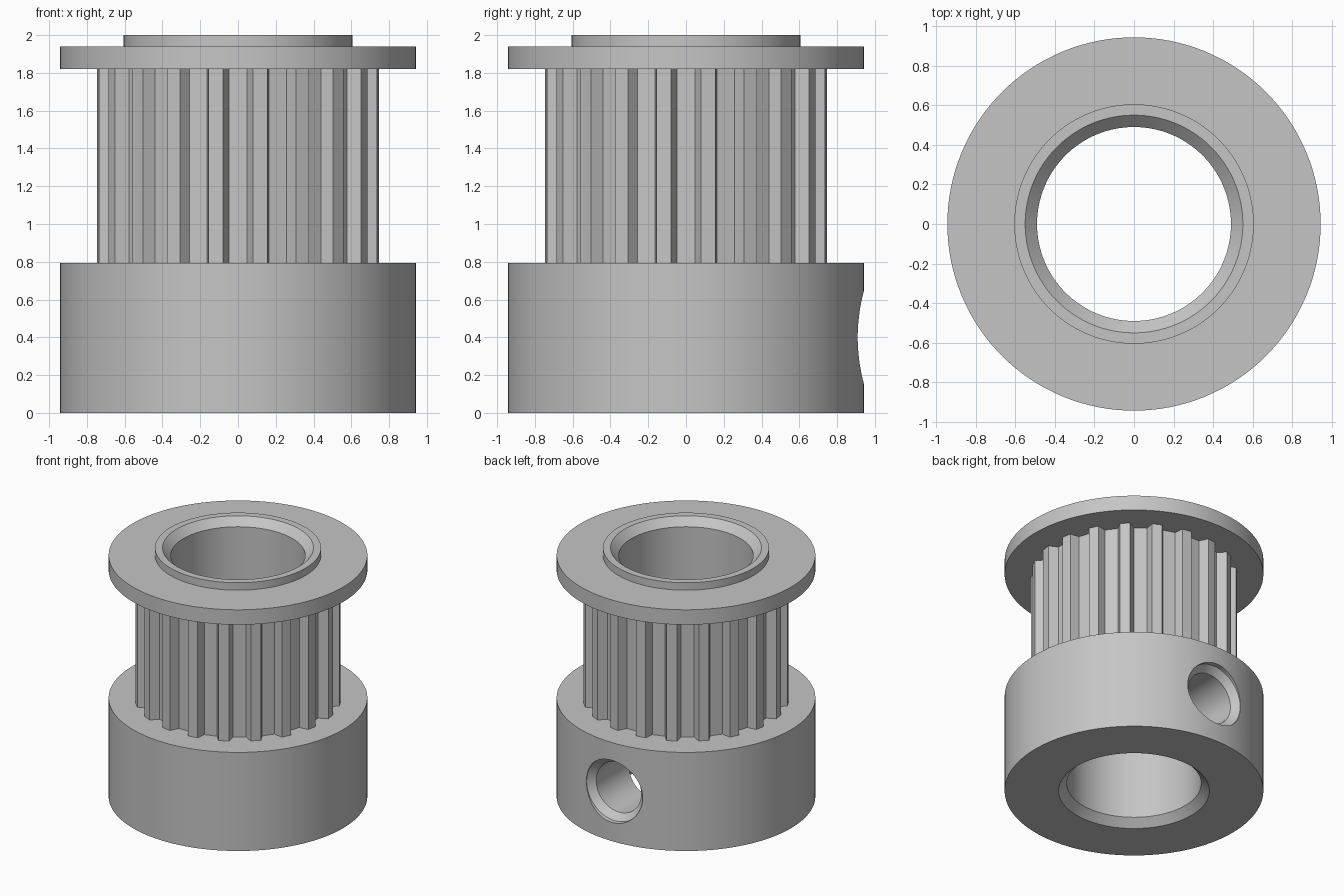
import bpy, bmesh, math

cube = bpy.data.objects.get("Cube")
if cube:
    bpy.data.objects.remove(cube, do_unlink=True)

SEGMENTS = 128
TEETH = 20
RIM, BORE, CHAMFER = 0.943, 0.49, 0.06
HUB_TOP, FLANGE_BOTTOM, FLANGE_TOP, TOP = 0.793, 1.82, 1.94, 2.0
TIP, ROOT = 0.752, 0.68

# Single machined metal colour
metal = bpy.data.materials.new("grey metal")
metal.use_nodes = True
colour = (0.56, 0.56, 0.56, 1)
metal.diffuse_color = colour
metal.node_tree.nodes["Principled BSDF"].inputs["Base Color"].default_value = colour


def make_object(name, bm):
    bmesh.ops.recalc_face_normals(bm, faces=bm.faces)
    mesh = bpy.data.meshes.new(name)
    bm.to_mesh(mesh)
    bm.free()
    mesh.materials.append(metal)
    obj = bpy.data.objects.new(name, mesh)
    bpy.context.collection.objects.link(obj)
    return obj


def bridge(bm, a, b):
    n = len(a)
    for i in range(n):
        bm.faces.new((a[i], a[(i + 1) % n], b[(i + 1) % n], b[i]))


def ring(bm, radius, z):
    step = math.tau / SEGMENTS
    return [bm.verts.new((radius * math.cos(i * step), radius * math.sin(i * step), z))
            for i in range(SEGMENTS)]


def lathe(name, profile):
    """Spin a closed (radius, height) profile around z."""
    bm = bmesh.new()
    rings = [ring(bm, r, z) for r, z in profile]
    for a, b in zip(rings, rings[1:] + rings[:1]):
        bridge(bm, a, b)
    return make_object(name, bm)


def select_only(obj):
    bpy.ops.object.select_all(action="DESELECT")
    obj.select_set(True)
    bpy.context.view_layer.objects.active = obj


# Hub with a chamfered bore
hub = lathe("hub", [(BORE, CHAMFER), (BORE + CHAMFER, 0), (RIM, 0),
                    (RIM, HUB_TOP), (BORE, HUB_TOP)])

# Flange with the raised collar and chamfered bore
flange = lathe("flange_and_collar", [
    (BORE, FLANGE_BOTTOM), (RIM, FLANGE_BOTTOM), (RIM, FLANGE_TOP),
    (0.605, FLANGE_TOP), (0.605, TOP), (BORE + CHAMFER, TOP), (BORE, TOP - CHAMFER)])

# Toothed barrel: a groove outline repeated around the axis
bm = bmesh.new()
outline = []
tip_height = math.sqrt(TIP ** 2 - 0.08 ** 2)
groove = [(tip_height, -0.08), (ROOT, -0.048), (ROOT, 0.048), (tip_height, 0.08)]
for i in range(TEETH):
    angle = math.tau * i / TEETH
    c, s = math.cos(angle), math.sin(angle)
    outline += [(u * c - v * s, u * s + v * c) for u, v in groove]
walls = [[bm.verts.new((x, y, z)) for x, y in outline] for z in (HUB_TOP, FLANGE_BOTTOM)]
bridge(bm, *walls)
barrel = make_object("toothed_barrel", bm)

# Bore lining inside the barrel
bm = bmesh.new()
bridge(bm, ring(bm, BORE, HUB_TOP), ring(bm, BORE, FLANGE_BOTTOM))
bmesh.ops.recalc_face_normals(bm, faces=bm.faces)
lining = make_object("bore_lining", bm)
lining.data.flip_normals()

# Countersunk set screw hole through the back of the hub
cutter = lathe("screw_hole_cutter", [(0.001, 0.2), (0.2, 0.2), (0.2, 0.855),
                                     (0.25, 0.905), (0.25, 1.1), (0.001, 1.1)])
bm = bmesh.new()
bm.from_mesh(cutter.data)
bmesh.ops.remove_doubles(bm, verts=bm.verts, dist=0.002)
bmesh.ops.recalc_face_normals(bm, faces=bm.faces)
bm.to_mesh(cutter.data)
bm.free()
cutter.rotation_euler.x = -math.pi / 2
cutter.location.z = 0.4
cutter.hide_render = True
bpy.context.view_layer.update()
cut = hub.modifiers.new("screw_hole", "BOOLEAN")
cut.operation = "DIFFERENCE"
cut.solver = "EXACT"
cut.object = cutter
select_only(hub)
bpy.ops.object.modifier_apply(modifier=cut.name)
bpy.data.objects.remove(cutter, do_unlink=True)

# Smooth round walls, crisp machined edges
for part in (hub, flange, barrel, lining):
    select_only(part)
    bpy.ops.object.shade_smooth_by_angle(angle=math.radians(25))
